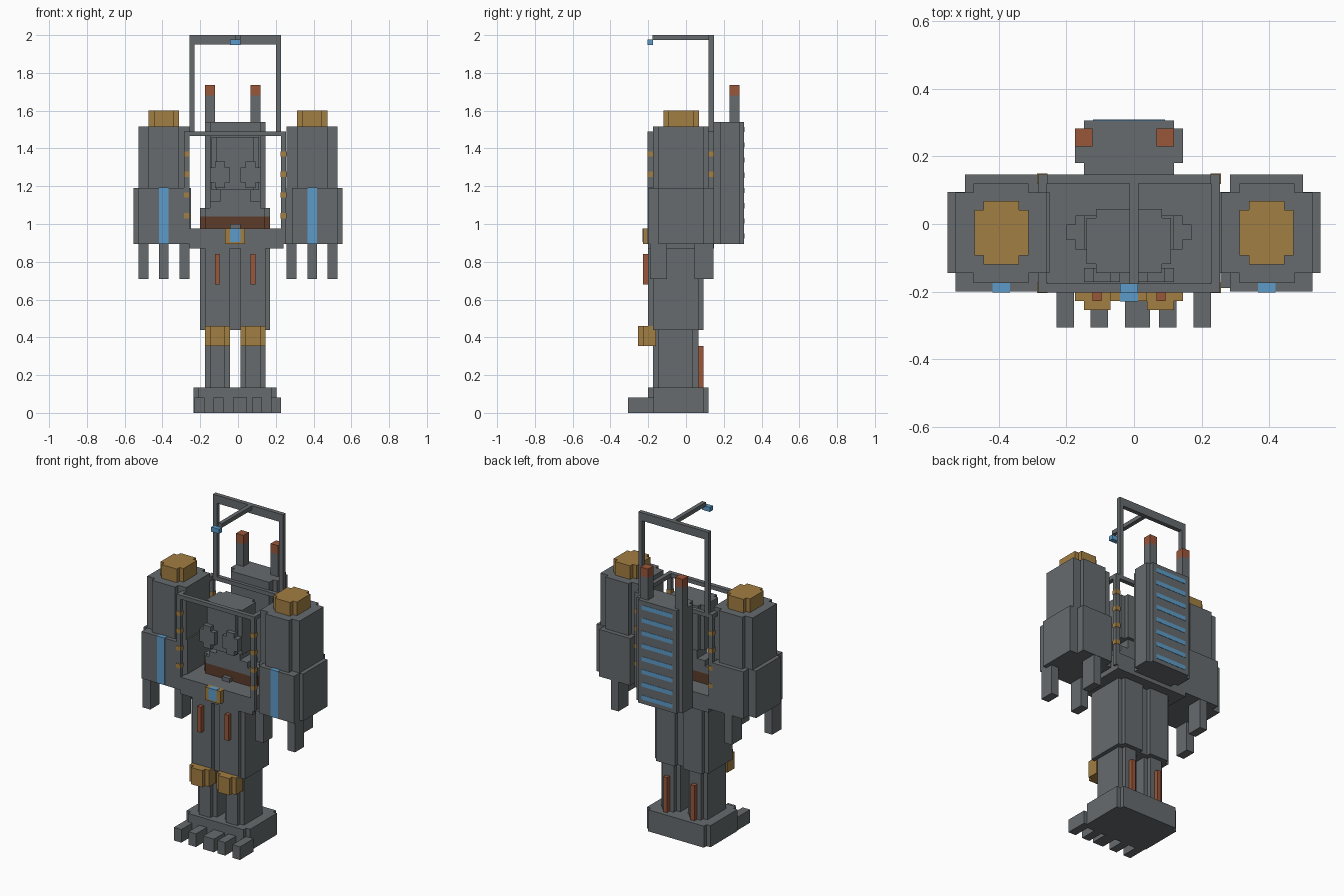
import bpy
import bmesh

cube = bpy.data.objects.get("Cube")
if cube:
    bpy.data.objects.remove(cube, do_unlink=True)


def material(name, rgb):
    m = bpy.data.materials.new(name)
    m.use_nodes = True
    m.diffuse_color = (*rgb, 1)
    m.node_tree.nodes["Principled BSDF"].inputs["Base Color"].default_value = (*rgb, 1)
    return m


GREY = material("steel grey", (0.133, 0.147, 0.155))
GOLD = material("brass", (0.36, 0.21, 0.055))
BLUE = material("light blue", (0.11, 0.33, 0.58))
RED = material("rust red", (0.32, 0.093, 0.042))
BROWN = material("dark brown", (0.11, 0.045, 0.024))

MID = -0.015  # symmetry plane of body, legs and cage


def part(name, mat, *boxes):
    """One object from blocks, each given as x, y and z ranges."""
    bm = bmesh.new()
    for spans in boxes:
        verts = bmesh.ops.create_cube(bm, size=1)["verts"]
        for v in verts:
            for i, (lo, hi) in enumerate(spans):
                v.co[i] = hi if v.co[i] > 0 else lo
    mesh = bpy.data.meshes.new(name)
    bm.to_mesh(mesh)
    bm.free()
    mesh.materials.append(mat)
    ob = bpy.data.objects.new(name, mesh)
    bpy.context.collection.objects.link(ob)
    return ob


def flip(box, plane):
    (a, b), y, z = box
    return (2 * plane - b, 2 * plane - a), y, z


def pair(name, mat, *boxes, plane=MID):
    """Right-hand part and its mirrored left-hand twin."""
    part("right_" + name, mat, *boxes)
    part("left_" + name, mat, *[flip(b, plane) for b in boxes])


def notched(x, y, z, step=0.027):
    """Two crossed blocks: a block with stepped corners."""
    inner = lambda s: (s[0] + step, s[1] - step)
    return (x, inner(y), z), (inner(x), y, z)


# Feet and toes
part("foot_base", GREY, *notched((-0.235, 0.205), (-0.2, 0.12), (0, 0.135)))
for i in range(5):
    x = -0.23 + i * 0.1015
    part(f"toe_{i + 1}", GREY, ((x, x + (0.075 if i == 2 else 0.052)), (-0.307, -0.17), (0, 0.082)))

# Legs
leg_x = (-0.175, -0.042)
strip_x = (-0.123, -0.097)
pair("shin", GREY, *notched(leg_x, (-0.175, 0.065), (0.135, 0.44)))
pair("calf_strip", RED, (strip_x, (0.06, 0.092), (0.135, 0.355)))
pair("knee_guard", GOLD,
     (leg_x, (-0.228, -0.16), (0.355, 0.46)),
     ((-0.148, -0.069), (-0.255, -0.16), (0.355, 0.46)))
part("thighs", GREY,
     ((-0.2, 0.17), (-0.175, 0.065), (0.44, 0.875)),
     (leg_x, (-0.2, 0.092), (0.44, 0.875)),
     flip((leg_x, (-0.2, 0.092), (0.44, 0.875)), MID))
pair("thigh_strip", RED, (strip_x, (-0.228, -0.19), (0.68, 0.84)))

# Waist platform and buckle
part("waist_platform", GREY, ((-0.258, 0.242), (-0.2, 0.147), (0.87, 0.975)))
part("buckle", GOLD, ((-0.069, 0.038), (-0.228, -0.19), (0.895, 0.975)))
part("buckle_light", BLUE, ((-0.042, 0.012), (-0.23, -0.2), (0.905, 0.977)))

# Rider inside the cage
part("rider_chest", BROWN, *notched((-0.2, 0.17), (-0.075, 0.025), (0.975, 1.04)))
part("rider_belt_block", GREY, ((-0.042, 0.012), (-0.1, -0.07), (0.975, 1.0)))
part("rider_shoulders", GREY,
     *notched((-0.2, 0.17), (-0.075, 0.025), (1.04, 1.085)),
     ((-0.148, 0.118), (-0.075, 0.025), (1.085, 1.12)),
     ((-0.095, 0.065), (-0.075, 0.025), (1.12, 1.2)))
part("rider_head", GREY, *notched((-0.14, 0.11), (-0.145, 0.045), (1.18, 1.46)))
pair("goggle", GREY,
     ((-0.148, -0.042), (-0.172, -0.13), (1.22, 1.3)),
     ((-0.122, -0.069), (-0.172, -0.13), (1.19, 1.33)))

# Cage posts with brass rings, and the upper rim
T = 0.027
post_x = (-0.285, -0.258)
for side, y in (("front", -0.203), ("back", 0.12)):
    pair(side + "_cage_post", GREY, (post_x, (y, y + T), (0.895, 1.465)))
    rings = [((-0.287, -0.256), (y - 0.002, y + T + 0.002), (z, z + T))
             for z in (1.03, 1.14, 1.25, 1.358)]
    pair(side + "_post_rings", GOLD, *rings)
    part(side + "_cage_rim", GREY, ((-0.285, 0.255), (y, y + T), (1.465, 1.49)))
pair("cage_rim", GREY, (post_x, (-0.203, 0.147), (1.465, 1.49)))

# Tall frame with forward arm and lamp
pair("frame_post", GREY, ((-0.258, -0.231), (0.12, 0.147), (1.48, 1.95)))
part("frame_top", GREY, ((-0.258, 0.228), (0.12, 0.147), (1.95, 2.0)))
part("lamp_arm", GREY, ((-0.013, 0.013), (-0.178, 0.13), (1.975, 2.0)))
part("lamp", BLUE, ((-0.042, 0.012), (-0.205, -0.176), (1.947, 1.976)))

# Backpack, vents and exhausts
part("backpack", GREY,
     ((-0.175, 0.145), (0.18, 0.283), (0.895, 1.54)),
     ((-0.148, 0.118), (0.14, 0.307), (0.895, 1.54)))
vents = [((-0.122, 0.092), (0.3, 0.309), (0.922 + i * 0.0806, 0.949 + i * 0.0806)) for i in range(8)]
part("backpack_vents", BLUE, *vents)
for side, x in (("right", -0.175), ("left", 0.066)):
    part(side + "_exhaust", GREY, ((x, x + 0.052), (0.23, 0.283), (1.54, 1.68)))
    part(side + "_exhaust_tip", RED, ((x, x + 0.052), (0.23, 0.283), (1.68, 1.735)))

# Arms
pair("shoulder_cap", GOLD, *notched((-0.473, -0.313), (-0.12, 0.068), (1.515, 1.6)), plane=0)
pair("upper_arm", GREY,
     ((-0.528, -0.258), (-0.145, 0.093), (1.19, 1.515)),
     ((-0.475, -0.313), (-0.175, 0.12), (1.19, 1.515)), plane=0)
pair("lower_arm", GREY,
     ((-0.553, -0.25), (-0.145, 0.095), (0.895, 1.19)),
     ((-0.528, -0.285), (-0.2, 0), (0.895, 1.19)),
     ((-0.5, -0.285), (-0.1, 0.147), (0.895, 1.19)), plane=0)
pair("arm_stripe", BLUE, ((-0.419, -0.367), (-0.203, -0.175), (0.897, 1.192)), plane=0)
pair("fingers", GREY,
     ((-0.528, -0.475), (-0.19, -0.1), (0.71, 0.9)),
     ((-0.309, -0.256), (-0.19, -0.1), (0.71, 0.9)),
     ((-0.419, -0.367), (0.045, 0.145), (0.71, 0.9)), plane=0)
